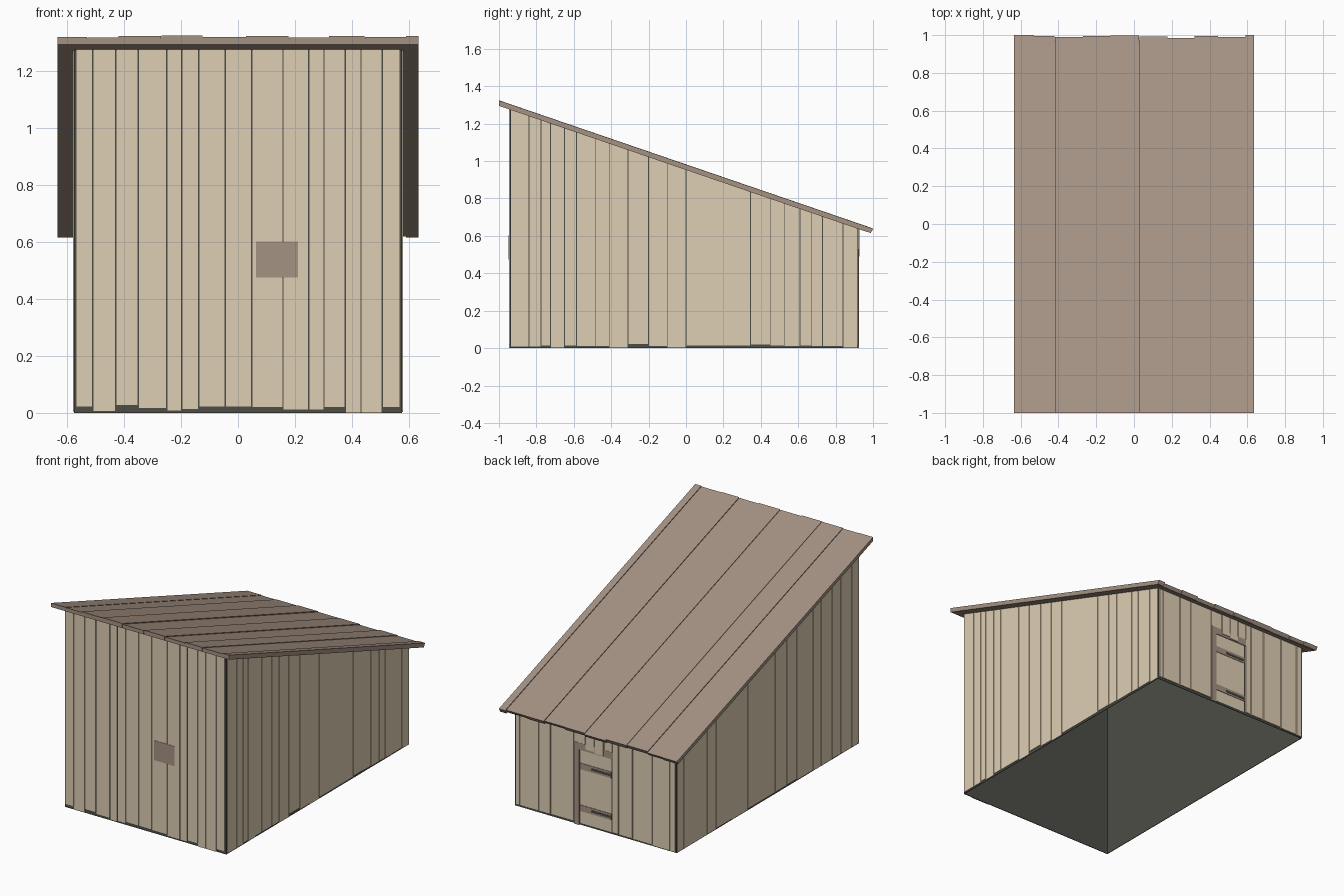
import bpy, bmesh, random

random.seed(4)
cube = bpy.data.objects.get("Cube")
if cube:
    bpy.data.objects.remove(cube, do_unlink=True)


def material(name, rgb):
    lin = [((c / 255 + 0.055) / 1.055) ** 2.4 for c in rgb] + [1]
    m = bpy.data.materials.new(name)
    m.use_nodes = True
    m.diffuse_color = lin
    m.node_tree.nodes["Principled BSDF"].inputs["Base Color"].default_value = lin
    return m


CREAM = material("cream timber", (223, 207, 181))
BROWN = material("brown timber", (165, 146, 132))
GREY = material("dark grey core", (77, 77, 71))


def eave(y, lift=0.0):
    """Height of the roof underside at y."""
    return 1.295 - 0.3425 * (y + 1) + lift


def box(bm, x, y, bottom, top, lean=0.0):
    """Box whose bottom and top may be heights or functions of y; lean tilts its back end."""
    def height(h, v):
        return h(v) if callable(h) else h
    plan = [(x[0], y[0], 0), (x[1], y[0], 0), (x[1], y[1], lean), (x[0], y[1], lean)]
    low = [bm.verts.new((a, b, height(bottom, b))) for a, b, s in plan]
    high = [bm.verts.new((a, b + s, height(top, b + s))) for a, b, s in plan]
    faces = [low[::-1], high]
    for i in range(4):
        j = (i + 1) % 4
        faces.append([low[i], low[j], high[j], high[i]])
    for f in faces:
        bm.faces.new(f)


def build(name, mat, boxes):
    bm = bmesh.new()
    for args in boxes:
        box(bm, *args)
    bmesh.ops.recalc_face_normals(bm, faces=bm.faces)
    me = bpy.data.meshes.new(name)
    bm.to_mesh(me)
    bm.free()
    me.materials.append(mat)
    ob = bpy.data.objects.new(name, me)
    bpy.context.collection.objects.link(ob)


def spans(edges, gap):
    """Neighbouring intervals separated by a gap."""
    e = sorted(edges)
    return [(a + gap / 2, b - gap / 2) for a, b in zip(e, e[1:])]


def ragged():
    return random.uniform(0.004, 0.018)


# Dark backing walls, open underneath, seen through the gaps
build("backing_walls", GREY,
      [((-.576, .576), y, 0, eave) for y in ((-.941, -.937), (.913, .917))]
      + [(x, (-.937, .913), 0, eave) for x in ((-.576, -.572), (.572, .576))])

# Front boards with uneven lower ends
front = [-.57, -.51, -.43, -.35, -.25, -.197, -.138, -.045, .048,
         .158, .248, .302, .376, .432, .507, .57]
feet = [.022, .006, .027, .017, .008, .013, .022, .022, .02, .012, .012, .02, .001, .001, .02]
build("front_boards", CREAM, [(s, (-.946, -.94), z, eave)
                              for s, z in zip(spans(front, .005), feet)])

# Side boards, cut to the roof slope
right = [-.937, -.84, -.775, -.725, -.65, -.585, -.485, -.41, -.31, -.2, -.1, 0,
         .345, .45, .525, .61, .67, .73, .84, .916]
right_feet = [.008, .008, .014, .004, .013, .012, .012, .003, .022, .01, .003, .013,
              .018, .015, .012, .013, .01, .011, .003]
left = [-.937, -.86, -.75, -.66, -.55, -.47, -.3, -.2, -.08, .2, .365,
        .52, .61, .66, .85, .916]
build("right_boards", CREAM, [((.575, .58), s, z, eave)
                              for s, z in zip(spans(right, .004), right_feet)])
build("left_boards", CREAM, [((-.58, -.575), s, ragged(), eave) for s in spans(left, .004)])

# Back boards on both sides of the doorway, and short ones above it
back = (.916, .923)
groups = spans([.57, .54, .405, .32, .155], .005) + spans([-.12, -.165, -.265, -.405, -.53, -.57], .005)
build("back_boards", CREAM, [(s, back, ragged(), eave) for s in groups])
build("over_door_boards", CREAM,
      [(s, (.916, .928), .49 + .01 * i, eave) for i, s in enumerate(spans([-.06, .005, .07], .005))]
      + [((-.12, -.066), back, .53, eave), ((.073, .152), back, .53, eave)])

# Door with frame, cross battens and straps
build("door", CREAM, [((-.112, .112), (.916, .919), .012, .485)])
build("door_frame", BROWN, [((.115, .152), (.916, .925), 0, .53),
                            ((-.125, .115), (.916, .924), .485, .53)])
build("door_battens", BROWN, [((-.112, .112), (.917, .922), z, z + .04) for z in (.09, .36)])
build("door_straps", GREY, [((-.108, .03), (.92, .924), z, z + .014) for z in (.102, .372)])

# Patch plate on the front
build("front_patch", BROWN, [((.063, .21), (-.948, -.945), .475, .602)])

# Roof: lining below, long boards of slightly different lengths and thickness above
roof = [-.635, -.53, -.42, -.27, -.125, .028, .178, .32, .445, .59, .635]
ends = [.987, .983, .977, .981, .986, .979, .973, .981, .977, .987]
thickness = [.026, .024, .028, .03, .025, .028, .024, .028, .025, .029]
build("roof_lining", BROWN, [((-.634, .634), (-.999, .972), eave, lambda y: eave(y, .02))])
build("roof_boards", BROWN,
      [(s, (-1, end), lambda y: eave(y, .001), lambda y, t=t: eave(y, t), .013)
       for s, end, t in zip(spans(roof, .001), ends, thickness)])
